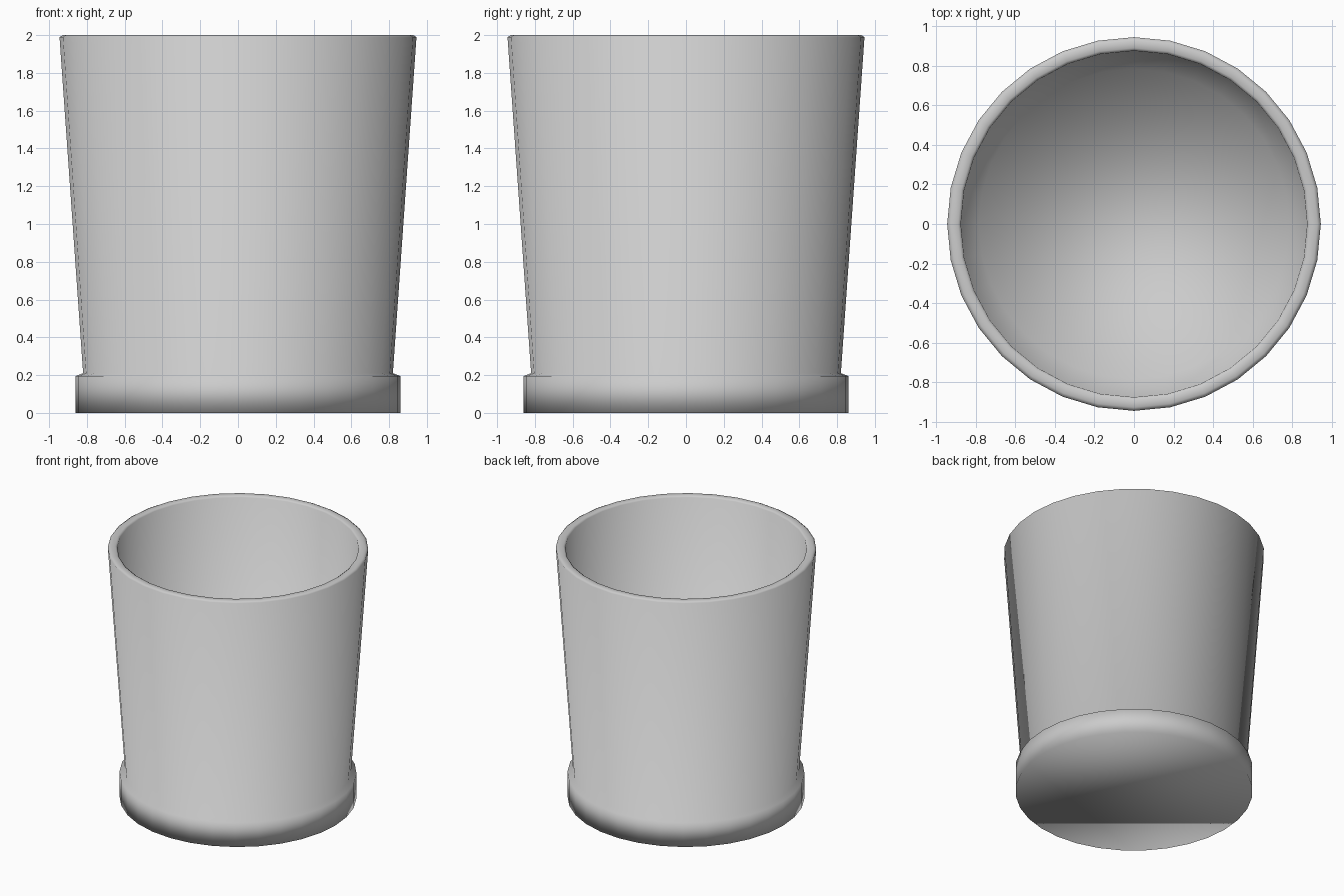
import bpy, bmesh, math

if "Cube" in bpy.data.objects:
    bpy.data.objects.remove(bpy.data.objects["Cube"])

SEGMENTS = 32

# Cup cross-section (radius, height): foot, tapered wall, rim, inner wall
profile = [
    (0.86, 0.0), (0.86, 0.195), (0.82, 0.21),
    (0.945, 1.99), (0.927, 2.0), (0.89, 2.0), (0.876, 1.99),
    (0.785, 0.21),
]


def lathe(name, points):
    bm = bmesh.new()
    rings = []
    for r, z in points:
        rings.append([bm.verts.new((r * math.cos(2 * math.pi * i / SEGMENTS),
                                    r * math.sin(2 * math.pi * i / SEGMENTS), z))
                      for i in range(SEGMENTS)])
    for a, b in zip(rings, rings[1:]):
        for i in range(SEGMENTS):
            j = (i + 1) % SEGMENTS
            bm.faces.new((a[i], a[j], b[j], b[i]))
    # Underside and inner floor
    bm.faces.new(list(reversed(rings[0])))
    bm.faces.new(rings[-1])
    bmesh.ops.recalc_face_normals(bm, faces=bm.faces)
    for f in bm.faces:
        f.smooth = True
    mesh = bpy.data.meshes.new(name)
    bm.to_mesh(mesh)
    bm.free()
    obj = bpy.data.objects.new(name, mesh)
    bpy.context.collection.objects.link(obj)
    return obj


lathe("cup", profile)
